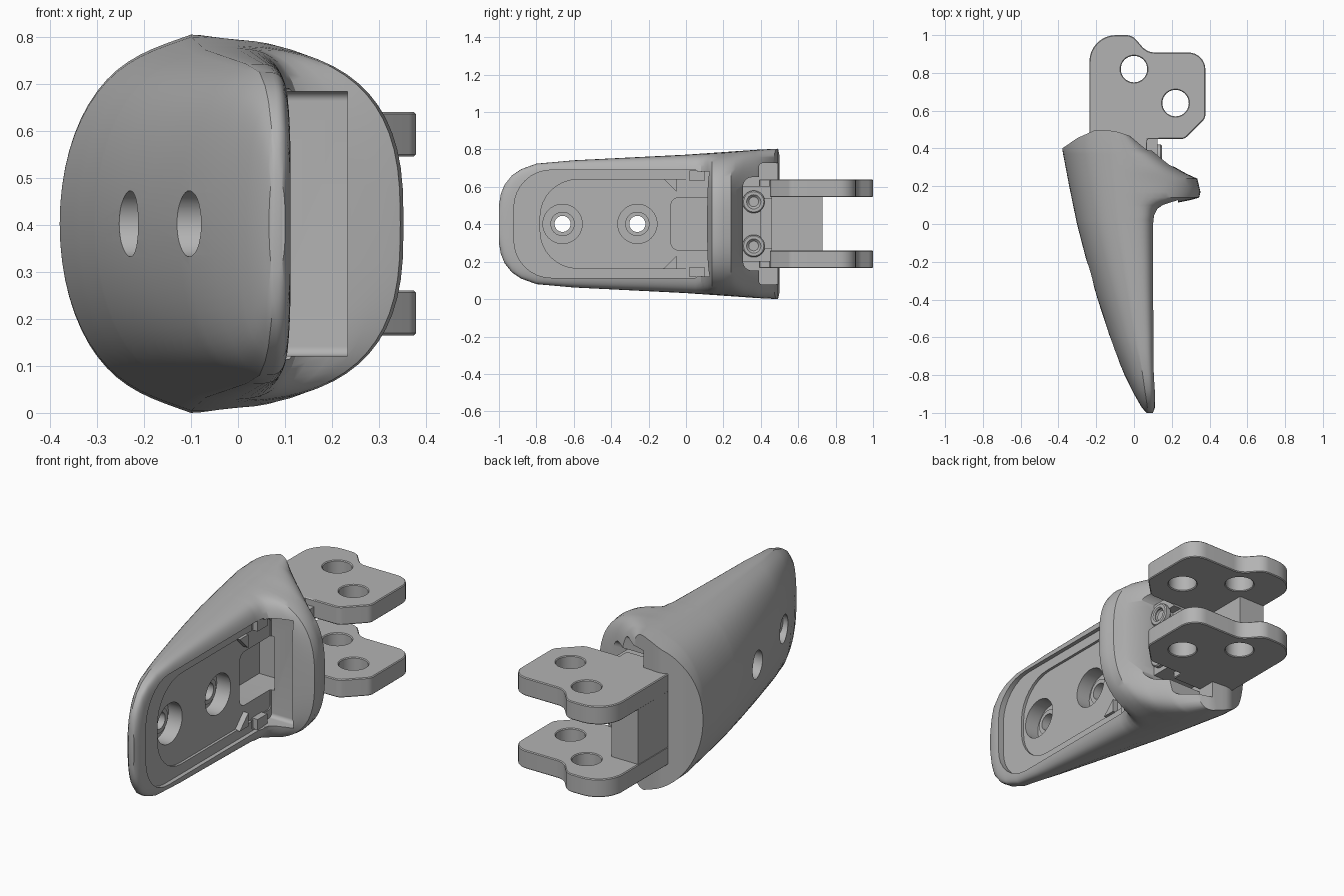
import bpy, bmesh, math
from mathutils import Vector

if "Cube" in bpy.data.objects:
    bpy.data.objects.remove(bpy.data.objects["Cube"])

MID = 0.402  # mirror height of the whole model
grey = bpy.data.materials.new("plain grey")
grey.use_nodes = True
grey.diffuse_color = (0.45, 0.45, 0.45, 1)
grey.node_tree.nodes["Principled BSDF"].inputs["Base Color"].default_value = (0.45, 0.45, 0.45, 1)


def interp(table, x):
    for (a, fa), (b, fb) in zip(table, table[1:]):
        if x <= b:
            t = max(0, (x - a) / (b - a))
            return fa + t * (fb - fa)
    return table[-1][1]


def make(name, verts, faces):
    mesh = bpy.data.meshes.new(name)
    bm = bmesh.new()
    vs = [bm.verts.new(v) for v in verts]
    for f in faces:
        bm.faces.new([vs[i] for i in f])
    bmesh.ops.recalc_face_normals(bm, faces=bm.faces)
    bm.to_mesh(mesh)
    bm.free()
    mesh.materials.append(grey)
    ob = bpy.data.objects.new(name, mesh)
    bpy.context.collection.objects.link(ob)
    return ob


def prism(name, pts, axis, lo, hi):
    """Extrude (y,z) points along x, or (x,y) points along z."""
    place = (lambda p, d: (d, *p)) if axis == "x" else (lambda p, d: (*p, d))
    n = len(pts)
    verts = [place(p, d) for d in (lo, hi) for p in pts]
    faces = [tuple(range(n)), tuple(range(n, 2 * n))]
    faces += [(i, (i + 1) % n, n + (i + 1) % n, n + i) for i in range(n)]
    return make(name, verts, faces)


def circle(cx, cy, r, n=40):
    return [(cx + r * math.cos(2 * math.pi * i / n), cy + r * math.sin(2 * math.pi * i / n)) for i in range(n)]


def fillet(corners, steps=8):
    """Round each corner (x, y, radius) of a polygon with a smooth arc."""
    out = []
    for i, (x, y, r) in enumerate(corners):
        p = Vector((x, y))
        a = (Vector(corners[i - 1][:2]) - p).normalized()
        b = (Vector(corners[(i + 1) % len(corners)][:2]) - p).normalized()
        if r == 0:
            out.append((x, y))
            continue
        half = a.angle(b) / 2
        c = p + (a + b).normalized() * (r / math.sin(half))
        s = p + a * (r / math.tan(half)) - c
        e = p + b * (r / math.tan(half)) - c
        turn = s.angle_signed(e)
        for k in range(steps + 1):
            t = -turn * k / steps
            out.append((c.x + s.x * math.cos(t) - s.y * math.sin(t),
                        c.y + s.x * math.sin(t) + s.y * math.cos(t)))
    return out


def slot(y0, y1, h, r0, r1):
    return fillet([(y0, MID - h, r0), (y1, MID - h, r1), (y1, MID + h, r1), (y0, MID + h, r0)])


def box(name, x0, x1, y0, y1, z0, z1):
    return prism(name, [(x0, y0), (x1, y0), (x1, y1), (x0, y1)], "z", z0, z1)


def apply_mods(ob):
    bpy.context.view_layer.update()
    dg = bpy.context.evaluated_depsgraph_get()
    mesh = bpy.data.meshes.new_from_object(ob.evaluated_get(dg))
    ob.modifiers.clear()
    ob.data = mesh


def combine(ob, cutters):
    for c in cutters:
        m = ob.modifiers.new("cut", "BOOLEAN")
        m.operation, m.solver, m.object = "DIFFERENCE", "EXACT", c
        apply_mods(ob)
        bpy.data.objects.remove(c)


def finish(ob, bevel=0):
    if bevel:
        m = ob.modifiers.new("bevel", "BEVEL")
        m.width, m.segments, m.angle_limit = bevel, 1, math.radians(50)
        apply_mods(ob)
    bpy.ops.object.select_all(action="DESELECT")
    ob.select_set(True)
    bpy.context.view_layer.objects.active = ob
    bpy.ops.object.shade_smooth_by_angle(angle=math.radians(32))


# Housing along its length: outer side, inner side, half height, inner squareness
outer = [(-1, .066), (-.97, .04), (-.9, 0), (-.8, -.05), (-.66, -.107), (-.4, -.192),
         (-.2, -.25), (0, -.302), (.2, -.343), (.39, -.379)]
inner = [(-1, .1), (-.97, .112), (.02, .114), (.05, .12), (.08, .14), (.1, .18), (.115, .24), (.127, .3),
         (.14, .345), (.17, .352), (.24, .335), (.265, .28), (.31, .2), (.37, .13), (.42, .07), (.46, 0)]
half = [(-1, .1), (-.99, .16), (-.97, .21), (-.93, .26), (-.88, .293), (-.8, .322), (-.6, .34),
        (0, .37), (.46, .402)]
square = [(-1, 3), (-.9, 5), (.05, 5), (.13, 2.8), (.24, 2.8), (.31, 4), (.46, 3)]
crease = [(-1, .075), (0, -.07), (.4, -.1)]
back = [(-.38, .4), (-.3, .455), (-.2, .5), (-.1, .492), (0, .46)]
stations = sorted({y for t in (outer, inner, half) for y, _ in t})
stations = [y for y in stations if y <= .39] + [.46]

N = 64
verts, faces = [], []
for y in stations:
    xl, xr, xc, h, sq = (interp(t, y) for t in (outer, inner, crease, half, square))
    for k in range(N):
        t = 2 * math.pi * k / N
        c, s = math.cos(t), math.sin(t)
        right = c > 1e-6
        n = sq if right else 2.05
        u, v = abs(c) ** (2 / n), math.copysign(abs(s) ** (2 / n), s)
        if not right:  # flatten beside the crease so that it comes to a ridge
            v *= 1 - .25 * u * (1 - u) ** 2
        x = xc + u * ((xr - xc) if right else (xl - xc))
        verts.append((x, interp(back, x) if y == .46 else y, MID + h * v))
for r in range(len(stations) - 1):
    for k in range(N):
        j = (k + 1) % N
        faces.append((r * N + k, r * N + j, (r + 1) * N + j, (r + 1) * N + k))
for start in (0, len(verts) - N):
    for k in range(N // 2):
        loop = dict.fromkeys((k, k + 1, N - k - 1, (N - k) % N))
        faces.append([start + i for i in loop])
housing = make("housing", verts, faces)

# Shallow recesses on the inner side, and openings behind the hood
FLOOR = .066
cutters = [
    prism("rim_cutter", slot(-.92, .06, .288, .2, .01), "x", .08, .3),
    prism("hood_cutter", slot(.0, .175, .281, .01, .02), "x", .072, .233),
    prism("pocket_cutter", slot(-.78, .17, .237, .2, .02), "x", FLOOR, .2),
    prism("rear_cutter", slot(.305, .9, .25, .05, .05), "x", -.1, .8),
    prism("notch_cutter", slot(.39, .9, .325, .02, .02), "x", -.1, .8),
    prism("tongue_cutter", slot(-.08, .42, .14, .04, .02), "x", -.08, .09),
]
# Stepped bolt holes
bolts = ((-.66, -.05), (-.26, -.09))
for y, skin in bolts:
    cutters += [prism("hole", circle(y, MID, .043), "x", -.6, .3),
                prism("seat", circle(y, MID, .105), "x", FLOOR - .08, .3),
                prism("entry", circle(y, MID, .07), "x", -.6, skin)]
combine(housing, cutters)
finish(housing)

# Raised collars around the bolt holes
for y, skin in bolts:
    collar = prism("bolt_collar", circle(y, MID, .065), "x", FLOOR - .085, FLOOR - .055)
    combine(collar, [prism("bore", circle(y, MID, .043), "x", -.6, .3)])
    finish(collar)

# Hinge bracket: two lugs joined by a web and a mounting block
lug_outline = [(-.236, .39, 0), (.07, .39, 0), (.07, .45, 0), (.268, .45, .05), (.378, .56, .05), (.378, .908, .09),
               (.07, .908, .09), (-.01, 1.0, .07), (-.236, 1.0, .14)]
for name, z0 in (("lower_lug", .165), ("upper_lug", .545)):
    lug = prism(name, fillet(lug_outline), "z", z0, z0 + .095)
    combine(lug, [prism("pin_hole", circle(x, y, .07), "z", -1, 2) for x, y in ((0, .82), (.22, .64))])
    finish(lug, .012)
finish(box("bracket_web", -.234, -.08, .43, .73, .17, .635))
block = box("mounting_block", -.11, .125, .29, .46, .2, .604)
combine(block, [box("block_notch", .08, .3, .4, .6, .27, .535)])
finish(block)

# Mounting screws, stops and ribs, mirrored about mid height
for side in (-1, 1):
    z = MID + side * .118
    screw = prism("mounting_screw", circle(.362, z, .06), "x", .11, .147)
    combine(screw, [prism("socket", circle(.362, z, .032), "x", .128, .3)])
    finish(screw, .006)
    z0, z1 = sorted((MID + side * .23, MID + side * .285))
    finish(box("side_stop", .05, .1, .02, .1, z0, z1))
    rib = [(-.12, MID + side * .24), (-.05, MID + side * .17), (-.05, MID + side * .24)]
    finish(prism("corner_rib", rib, "x", .05, .095))
